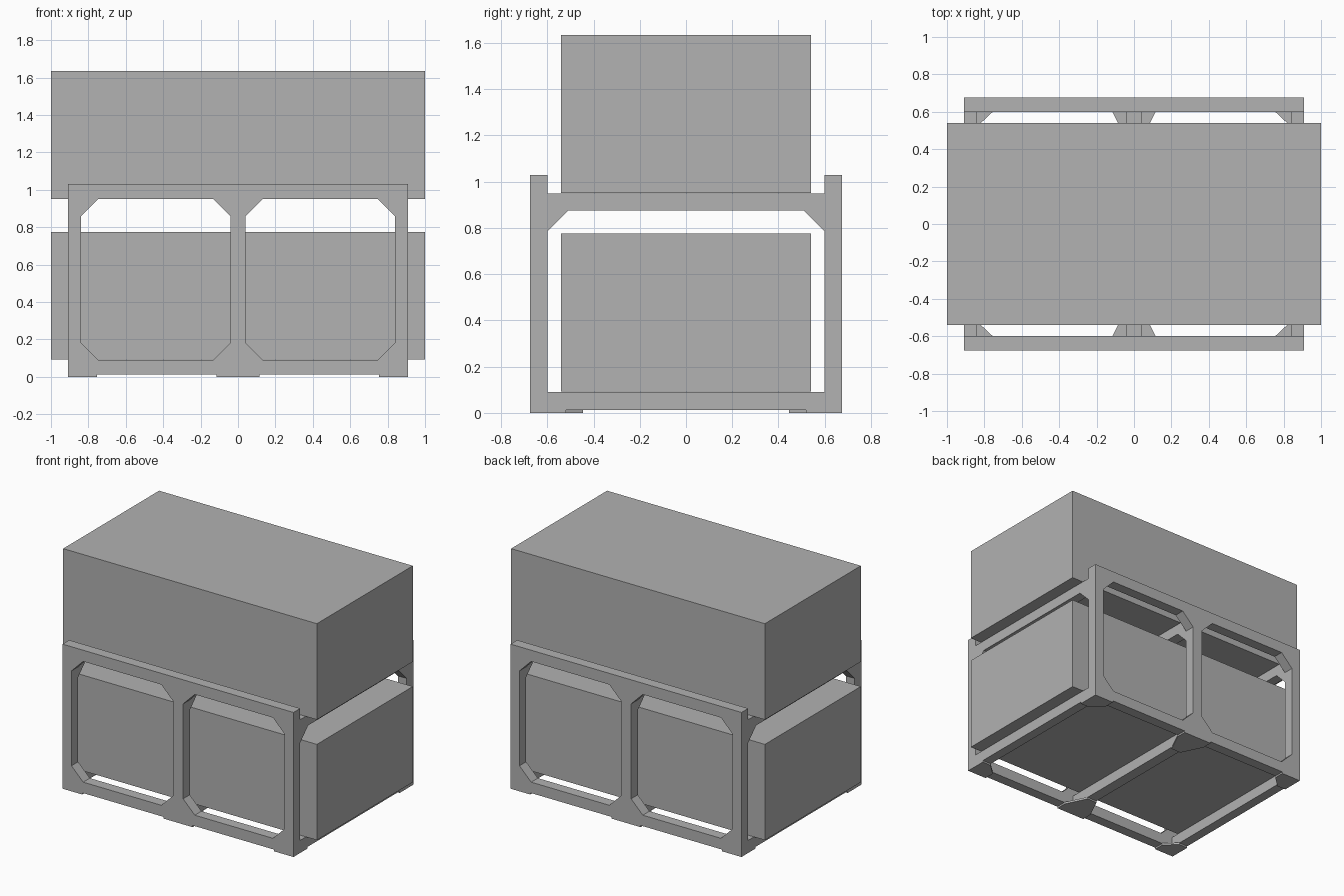
import bpy
import bmesh
from mathutils import Vector

cube = bpy.data.objects.get("Cube")
if cube:
    bpy.data.objects.remove(cube, do_unlink=True)

grey = bpy.data.materials.new("plain grey")
grey.use_nodes = True
colour = (0.445, 0.445, 0.445, 1)
grey.diffuse_color = colour
for node in grey.node_tree.nodes:
    if node.type == 'BSDF_PRINCIPLED':
        node.inputs["Base Color"].default_value = colour


def prism(name, loops, place, depth):
    """Fill an outline (further loops are holes) and extrude it along depth."""
    bm = bmesh.new()
    for loop in loops:
        verts = [bm.verts.new(place(a, b)) for a, b in loop]
        for i, v in enumerate(verts):
            bm.edges.new((v, verts[i - 1]))
    bmesh.ops.triangle_fill(bm, use_beauty=True, use_dissolve=False, edges=bm.edges[:])
    ext = bmesh.ops.extrude_face_region(bm, geom=bm.faces[:], use_keep_orig=True)
    moved = [g for g in ext["geom"] if isinstance(g, bmesh.types.BMVert)]
    bmesh.ops.translate(bm, vec=Vector(depth), verts=moved)
    bmesh.ops.recalc_face_normals(bm, faces=bm.faces[:])
    mesh = bpy.data.meshes.new(name)
    bm.to_mesh(mesh)
    bm.free()
    mesh.materials.append(grey)
    obj = bpy.data.objects.new(name, mesh)
    bpy.context.collection.objects.link(obj)
    return obj


def rect(a0, a1, b0, b1):
    return [(a0, b0), (a1, b0), (a1, b1), (a0, b1)]


def chamfered(a0, a1, b0, b1, c):
    return [(a0 + c, b0), (a1 - c, b0), (a1, b0 + c), (a1, b1 - c),
            (a1 - c, b1), (a0 + c, b1), (a0, b1 - c), (a0, b0 + c)]


# Shared frame sizes
HALF_X, POST_X, MID = 0.91, 0.84, 0.04
INNER_Y, OUTER_Y = 0.60, 0.675
FOOT, SILL, HEAD, TOP = 0.012, 0.09, 0.95, 1.03

# Two stacked crates
for name, low, high in (("lower_crate", 0.093, 0.775), ("upper_crate", 0.951, 1.635)):
    prism(name, [rect(-1, 1, -0.54, 0.54)],
          lambda x, y: (x, y, low), (0, 0, high - low))

# Front and back frames, each with two chamfered openings
holes = [chamfered(-POST_X, -MID, SILL, HEAD, 0.092),
         chamfered(MID, POST_X, SILL, HEAD, 0.092)]
for name, y in (("front_frame", -OUTER_Y), ("back_frame", INNER_Y)):
    prism(name, [rect(-HALF_X, HALF_X, FOOT, TOP)] + holes,
          lambda x, z: (x, y, z), (0, OUTER_Y - INNER_Y, 0))

# Cross bars joining the frames: braced at the top, plain at the bottom
brace, under = 0.09, 0.875
top_bar = [(-INNER_Y, HEAD), (-INNER_Y, under - brace), (brace - INNER_Y, under),
           (INNER_Y - brace, under), (INNER_Y, under - brace), (INNER_Y, HEAD)]
bottom_bar = rect(-INNER_Y, INNER_Y, FOOT, SILL)
for side, x0, x1 in (("right", -HALF_X, -POST_X), ("middle", -MID, MID),
                     ("left", POST_X, HALF_X)):
    for level, outline in (("top", top_bar), ("bottom", bottom_bar)):
        prism(f"{side}_{level}_bar", [outline],
              lambda y, z: (x0, y, z), (x1 - x0, 0, 0))

# Foot plates with angled inner edges under the corners and the middle posts
for end, sy in (("front", -1), ("back", 1)):
    for side, sx in (("right", -1), ("left", 1)):
        corner = [(HALF_X, OUTER_Y), (0.755, OUTER_Y), (0.755, INNER_Y),
                  (POST_X, 0.52), (HALF_X, 0.52)]
        prism(f"{end}_{side}_foot", [corner],
              lambda x, y: (sx * x, sy * y, 0), (0, 0, FOOT + 0.003))
    middle = [(0.115, OUTER_Y), (0.115, INNER_Y), (MID, 0.445)]
    middle += [(-x, y) for x, y in reversed(middle)]
    prism(f"{end}_middle_foot", [middle],
          lambda x, y: (x, sy * y, 0), (0, 0, FOOT + 0.003))
